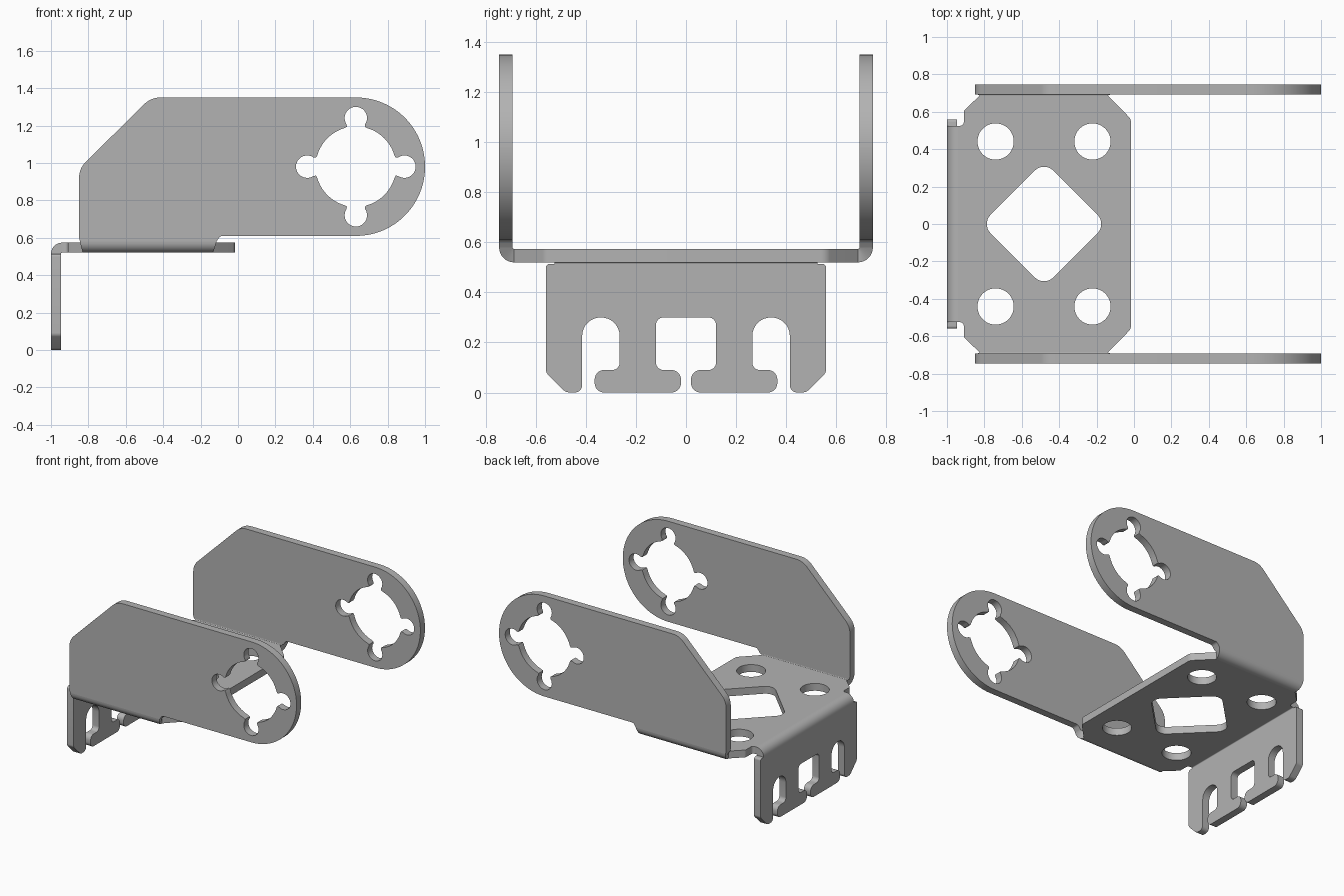
import bpy, bmesh, math
from mathutils import Matrix, Vector

cube = bpy.data.objects.get("Cube")
if cube:
    bpy.data.objects.remove(cube)

T = 0.054          # sheet thickness
R = 0.06           # outer bend radius
BASE_Z = 0.52      # underside of the base
SIDE_Y = 0.747     # outer face of the arms

metal = bpy.data.materials.new("grey metal")
metal.use_nodes = True
metal.diffuse_color = (0.45, 0.45, 0.45, 1)
metal.node_tree.nodes["Principled BSDF"].inputs["Base Color"].default_value = (0.45, 0.45, 0.45, 1)


def rounded(corners):
    """Outline with a fillet at each (x, y, radius) corner."""
    out = []
    for i, (x, y, r) in enumerate(corners):
        p = Vector((x, y))
        a = (Vector(corners[i - 1][:2]) - p).normalized()
        b = (Vector(corners[(i + 1) % len(corners)][:2]) - p).normalized()
        if r == 0:
            out.append(p)
            continue
        half = a.angle(b) / 2
        centre = p + (a + b).normalized() * r / math.sin(half)
        start = p + a * r / math.tan(half) - centre
        end = p + b * r / math.tan(half) - centre
        turn = math.atan2(start.x * end.y - start.y * end.x, start.dot(end))
        steps = 24 if r > 0.2 else 8
        for k in range(steps + 1):
            out.append(centre + Matrix.Rotation(turn * k / steps, 2) @ start)
    return out


def arc(cx, cy, r, start, end, steps):
    angles = [math.radians(start + (end - start) * k / steps) for k in range(steps + 1)]
    return [Vector((cx + r * math.cos(a), cy + r * math.sin(a))) for a in angles]


def plate(bm, outlines, matrix):
    """Add a flat sheet with holes, centred on its mid thickness."""
    curve = bpy.data.curves.new("outline", "CURVE")
    curve.dimensions = "2D"
    curve.fill_mode = "BOTH"
    curve.extrude = T / 2
    for pts in outlines:
        spline = curve.splines.new("POLY")
        spline.points.add(len(pts) - 1)
        for sp, p in zip(spline.points, pts):
            sp.co = (p.x, p.y, 0, 1)
        spline.use_cyclic_u = True
    helper = bpy.data.objects.new("outline", curve)
    bpy.context.collection.objects.link(helper)
    graph = bpy.context.evaluated_depsgraph_get()
    mesh = bpy.data.meshes.new_from_object(helper.evaluated_get(graph))
    mesh.transform(matrix)
    bm.from_mesh(mesh)
    bpy.data.objects.remove(helper)
    bpy.data.curves.remove(curve)
    bpy.data.meshes.remove(mesh)


def bend(bm, place, near, far, steps=8):
    """Add a quarter-round fold; near and far are its end extents."""
    rings = []
    for k in range(steps + 1):
        f = k / steps
        a = f * math.pi / 2
        lo, hi = (n + (m - n) * f for n, m in zip(near, far))
        section = [(lo, R - T), (hi, R - T), (hi, R), (lo, R)]
        rings.append([bm.verts.new(place(w, r * math.sin(a), r * math.cos(a)))
                      for w, r in section])
    for r0, r1 in zip(rings, rings[1:]):
        for j in range(4):
            n = (j + 1) % 4
            bm.faces.new((r0[j], r0[n], r1[n], r1[j]))
    bm.faces.new(rings[0])
    bm.faces.new(rings[-1])


def finish(name, bm):
    bmesh.ops.remove_doubles(bm, verts=bm.verts, dist=0.0002)
    bmesh.ops.recalc_face_normals(bm, faces=bm.faces)
    mesh = bpy.data.meshes.new(name)
    bm.to_mesh(mesh)
    bm.free()
    mesh.materials.clear()
    mesh.materials.append(metal)
    for poly in mesh.polygons:
        poly.material_index = 0
    obj = bpy.data.objects.new(name, mesh)
    bpy.context.collection.objects.link(obj)
    bpy.ops.object.select_all(action="DESELECT")
    obj.select_set(True)
    bpy.context.view_layer.objects.active = obj
    bpy.ops.object.shade_smooth_by_angle(angle=math.radians(30))


# Base plate with chamfered corners, four round holes and a diamond window
edge_y = SIDE_Y - R
half = [(-0.94, 0.525, 0), (-0.91, 0.525, 0.02), (-0.91, 0.605, 0.02),
        (-0.825, edge_y, 0), (-0.14, edge_y, 0), (-0.015, 0.56, 0.05)]
base = half + [(x, -y, r) for x, y, r in reversed(half)]
mid = -0.481
holes = [arc(mid + sx * 0.259, sy * 0.441, 0.097, 0, 352.5, 47)
         for sx in (-1, 1) for sy in (-1, 1)]
d = 0.335
diamond = rounded([(mid + d, 0, 0.07), (mid, d, 0.07), (mid - d, 0, 0.07), (mid, -d, 0.07)])
bm = bmesh.new()
plate(bm, [rounded(base), diamond] + holes, Matrix.Translation((0, 0, BASE_Z + T / 2)))
finish("base_plate", bm)

# Arm outline and its hub hole with four round lobes
arm = rounded([(-0.845, BASE_Z + R, 0), (-0.85, 0.60, 0), (-0.85, 0.97, 0.12),
               (-0.465, 1.35, 0.12), (1.0, 1.35, 0.369), (1.0, 0.61, 0.369),
               (-0.095, 0.61, 0.025), (-0.115, BASE_Z + R, 0)])
lobe = (arc(0, 0, 0.215, -74, -16, 10) + [Vector((0.213, -0.048))]
        + arc(0.26, 0, 0.06, -125, 125, 20) + [Vector((0.213, 0.048))])
hub = [Matrix.Rotation(math.radians(90 * q), 2) @ p + Vector((0.63, 0.98))
       for q in range(4) for p in lobe]

# Side arms, each with its fold down to the base
for name, s in (("left_arm", 1), ("right_arm", -1)):
    bm = bmesh.new()
    upright = Matrix.Translation((0, s * (SIDE_Y - T / 2), 0)) @ Matrix.Rotation(math.pi / 2, 4, "X")
    plate(bm, [arm, hub], upright)
    bend(bm, lambda w, out, down: (w, s * (edge_y + out), BASE_Z + R - down),
         (-0.825, -0.14), (-0.845, -0.115))
    finish(name, bm)

# Hanging flange with arched slots and hooked feet
top = BASE_Z + T - R
side = [(-0.56, top, 0.015), (-0.56, 0.08, 0.03), (-0.48, 0, 0.04), (-0.415, 0, 0.03),
        (-0.415, 0.30, 0.074), (-0.265, 0.30, 0.074), (-0.265, 0.09, 0.03),
        (-0.365, 0.09, 0.038), (-0.365, 0, 0.038), (-0.02, 0, 0.038),
        (-0.02, 0.09, 0.038), (-0.12, 0.09, 0.03), (-0.12, 0.30, 0.03)]
flange = rounded(side + [(-y, z, r) for y, z, r in reversed(side)])
bm = bmesh.new()
facing = Matrix(((0, 0, 1, -1 + T / 2), (1, 0, 0, 0), (0, 1, 0, 0), (0, 0, 0, 1)))
plate(bm, [flange], facing)
bend(bm, lambda w, out, up: (-1 + R - out, w, top + up), (-0.525, 0.525), (-0.525, 0.525))
finish("hanging_flange", bm)
